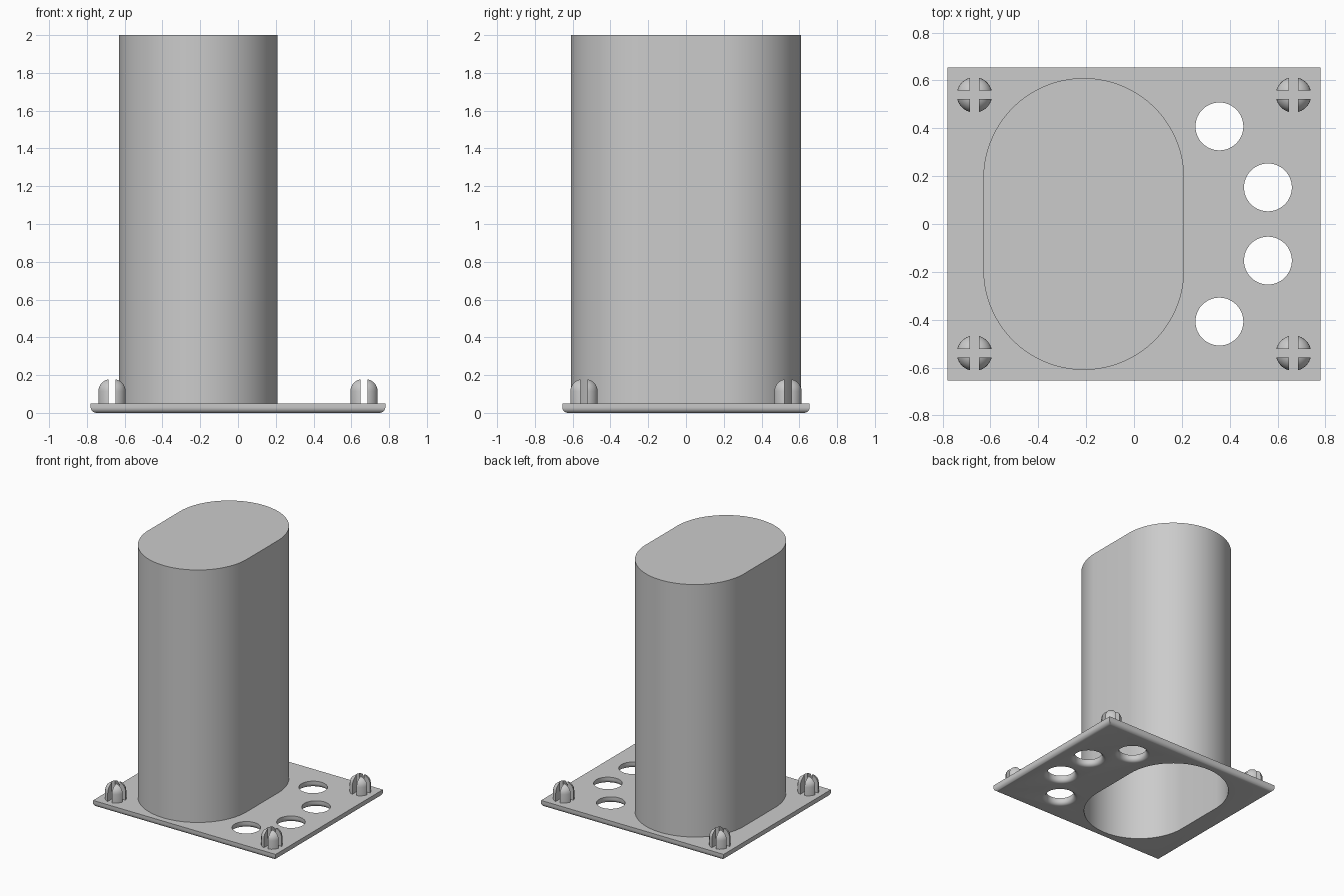
import bpy, bmesh
from math import sin, cos, pi, copysign
from mathutils import Matrix

if "Cube" in bpy.data.objects:
    bpy.data.objects.remove(bpy.data.objects["Cube"])

grey = bpy.data.materials.new("plain_grey")
grey.use_nodes = True
grey.diffuse_color = (0.6, 0.6, 0.6, 1)
grey.node_tree.nodes["Principled BSDF"].inputs["Base Color"].default_value = (0.6, 0.6, 0.6, 1)

PLATE_X, PLATE_Y, PLATE_TOP = 0.78, 0.655, 0.05
FILLET = 0.03
TUBE_X, TUBE_R, TUBE_STRAIGHT, WALL = -0.21, 0.42, 0.19, 0.02
PEG_X, PEG_Y, PEG_R, PEG_TOP, DOME, SLOT = 0.667, 0.54, 0.074, 0.18, 0.065, 0.036


def finish(name, bm):
    bmesh.ops.recalc_face_normals(bm, faces=bm.faces)
    mesh = bpy.data.meshes.new(name)
    bm.to_mesh(mesh)
    bm.free()
    mesh.materials.append(grey)
    ob = bpy.data.objects.new(name, mesh)
    bpy.context.collection.objects.link(ob)
    return ob


def activate(ob):
    bpy.ops.object.select_all(action='DESELECT')
    ob.select_set(True)
    bpy.context.view_layer.objects.active = ob


def loft(name, profile, straight=0.0, at=(0, 0), n=64):
    """Solid through (radius, z) rings, stretched along y into a slot shape."""
    bm = bmesh.new()
    rings = []
    for r, z in profile:
        ring = []
        for i in range(n):
            a = 2 * pi * (i + 0.5) / n
            y = r * sin(a) + copysign(straight, sin(a))
            ring.append(bm.verts.new((at[0] + r * cos(a), at[1] + y, z)))
        rings.append(ring)
    for a, b in zip(rings, rings[1:]):
        for i in range(n):
            j = (i + 1) % n
            bm.faces.new((a[i], a[j], b[j], b[i]))
    bm.faces.new(rings[0])
    bm.faces.new(rings[-1])
    return finish(name, bm)


def box(name, size, z0):
    bm = bmesh.new()
    bmesh.ops.create_cube(bm, size=1, matrix=Matrix.Translation((0, 0, z0 + size[2] / 2))
                          @ Matrix.Diagonal((*size, 1)))
    return finish(name, bm)


def cut(ob, cutter):
    mod = ob.modifiers.new("cut", 'BOOLEAN')
    mod.operation, mod.solver, mod.object = 'DIFFERENCE', 'EXACT', cutter
    activate(ob)
    bpy.ops.object.modifier_apply(modifier=mod.name)
    bpy.data.objects.remove(cutter)


def smooth(ob):
    activate(ob)
    bpy.ops.object.shade_smooth_by_angle(angle=pi / 6)


# Base plate with rounded lower rim
plate = box("base_plate", (2 * PLATE_X, 2 * PLATE_Y, PLATE_TOP), 0)
bm = bmesh.new()
bm.from_mesh(plate.data)
rim = [e for e in bm.edges if all(v.co.z < 0.01 for v in e.verts)]
bmesh.ops.bevel(bm, geom=rim, offset=FILLET, segments=6, profile=0.5, affect='EDGES')
bm.to_mesh(plate.data)
bm.free()

# Tube opening, then four round holes flared at the underside
cut(plate, loft("opening_cutter", [(TUBE_R - WALL, -0.1), (TUBE_R - WALL, 0.1)],
                TUBE_STRAIGHT, (TUBE_X, 0), 96))
HOLE_R = 0.1
flare = [(HOLE_R + FILLET, -0.05)]
for k in range(7):
    t = pi / 2 * (1 - k / 6)
    flare.append((HOLE_R + FILLET * (1 - cos(t)), FILLET * (1 - sin(t))))
flare.append((HOLE_R, 0.1))
for x, y in ((0.357, 0.408), (0.56, 0.153)):
    for side in (1, -1):
        cut(plate, loft("hole_cutter", flare, at=(x, side * y)))
smooth(plate)

# Hollow tube, closed on top and open below
inner = TUBE_R - WALL
tube = loft("hollow_tube", [(inner, 2 - WALL), (inner, PLATE_TOP), (TUBE_R, PLATE_TOP), (TUBE_R, 2)],
            TUBE_STRAIGHT, (TUBE_X, 0), 96)
smooth(tube)

# Domed corner peg split by a cross slot, repeated at each corner
dome = [(PEG_R, PLATE_TOP)]
for k in range(9):
    t = pi / 2 * k / 8
    dome.append((PEG_R - DOME * (1 - cos(t)), PEG_TOP - DOME * (1 - sin(t))))
peg = loft("peg_front_left", dome, n=48)
cut(peg, box("slot_cutter", (SLOT, 1, 0.4), 0))
cut(peg, box("slot_cutter", (1, SLOT, 0.4), 0))
smooth(peg)
peg.location = (PEG_X, -PEG_Y, 0)
for name, sx, sy in (("peg_front_right", -1, -1), ("peg_back_left", 1, 1), ("peg_back_right", -1, 1)):
    twin = peg.copy()
    twin.name = name
    twin.location = (sx * PEG_X, sy * PEG_Y, 0)
    bpy.context.collection.objects.link(twin)
